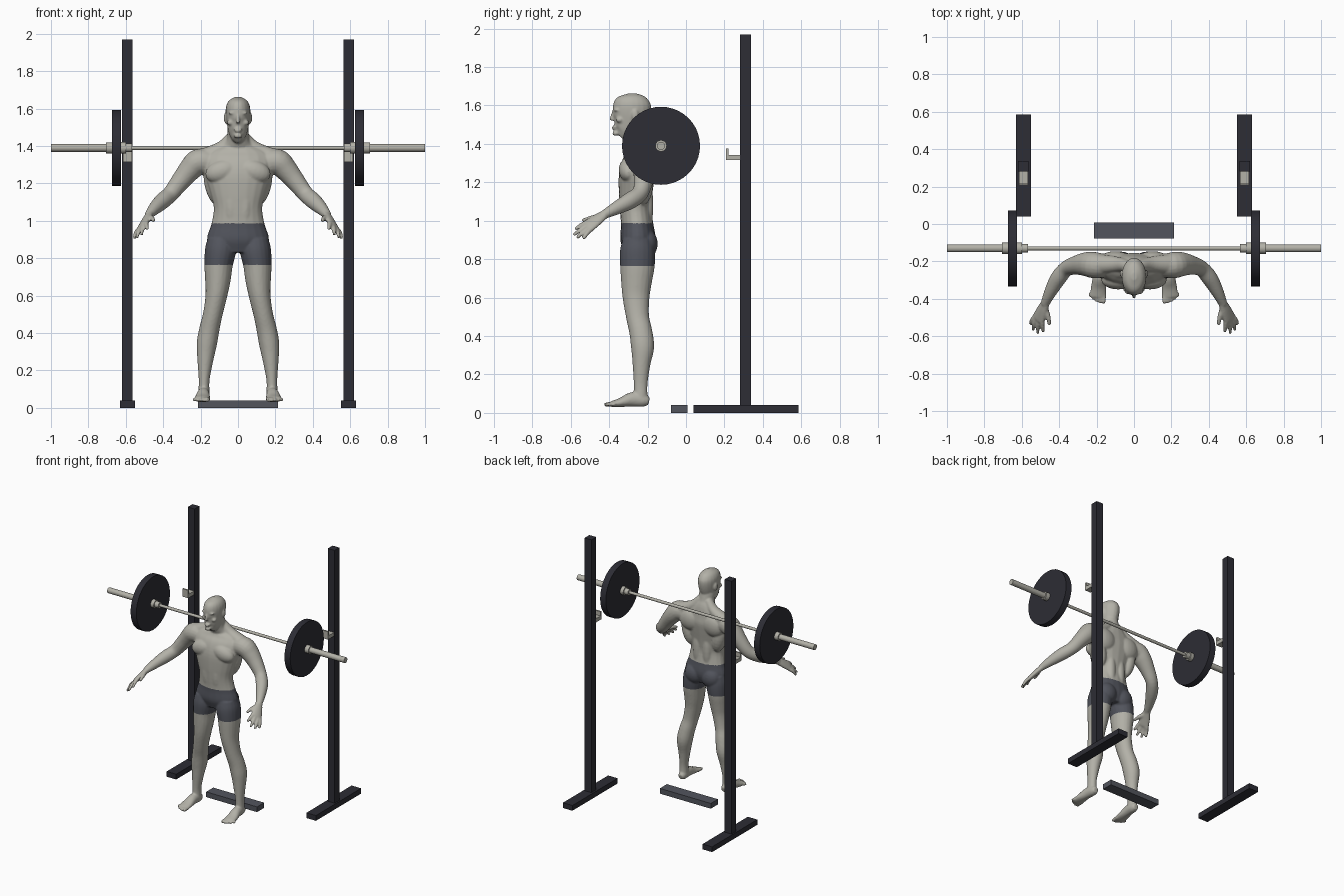
import bpy
import bmesh
import math
from mathutils import Matrix, Vector

default_cube = bpy.data.objects.get("Cube")
if default_cube:
    bpy.data.objects.remove(default_cube, do_unlink=True)


def make_material(name, color):
    material = bpy.data.materials.new(name)
    material.use_nodes = True
    material.diffuse_color = (*color, 1)
    shader = next(n for n in material.node_tree.nodes if n.type == "BSDF_PRINCIPLED")
    shader.inputs["Base Color"].default_value = (*color, 1)
    return material


PALE = make_material("warm pale grey", (.45, .44, .39))
SLATE = make_material("slate grey", (.085, .09, .11))
DARK = make_material("dark charcoal", (.026, .026, .035))


def add_object(name, bm, *materials):
    mesh = bpy.data.meshes.new(name)
    bmesh.ops.recalc_face_normals(bm, faces=bm.faces[:])
    bm.to_mesh(mesh)
    bm.free()
    for material in materials:
        mesh.materials.append(material)
    obj = bpy.data.objects.new(name, mesh)
    bpy.context.collection.objects.link(obj)
    return obj


def box(name, low, high, material):
    bm = bmesh.new()
    low, high = Vector(low), Vector(high)
    size = Matrix.Diagonal((*(high - low), 1))
    bmesh.ops.create_cube(bm, size=1, matrix=Matrix.Translation((low + high) / 2) @ size)
    add_object(name, bm, material)


def rod(name, x_start, x_end, radius, sides, material):
    bm = bmesh.new()
    place = Matrix.Translation(((x_start + x_end) / 2, BAR_Y, BAR_Z)) @ Matrix.Rotation(math.pi / 2, 4, "Y")
    bmesh.ops.create_cone(bm, cap_ends=True, segments=sides, radius1=radius, radius2=radius,
                          depth=abs(x_end - x_start), matrix=place)
    obj = add_object(name, bm, material)
    for face in obj.data.polygons:
        face.use_smooth = len(face.vertices) == 4


# Rack, barbell and step
BAR_Y, BAR_Z = -.13, 1.39
rod("bar_shaft", -.6, .6, .011, 16, PALE)
for side, s in (("left", 1), ("right", -1)):
    def span(name, x0, x1, y0, y1, z0, z1, material):
        a, b = sorted((s * x0, s * x1))
        box(f"{side}_{name}", (a, y0, z0), (b, y1, z1), material)

    span("rack_foot", .55, .63, .04, .585, 0, .04, DARK)
    span("rack_upright", .563, .62, .28, .337, .04, 1.97, DARK)
    span("hook_arm", .567, .615, .215, .28, 1.315, 1.343, PALE)
    span("hook_lip", .567, .615, .208, .22, 1.315, 1.375, PALE)
    rod(f"{side}_bar_sleeve", s * .62, s, .021, 16, PALE)
    rod(f"{side}_inner_collar", s * .567, s * .6, .023, 16, PALE)
    rod(f"{side}_inner_flange", s * .6, s * .628, .031, 16, PALE)
    rod(f"{side}_weight_plate", s * .626, s * .674, .203, 40, DARK)
    rod(f"{side}_outer_collar", s * .674, s * .706, .03, 16, PALE)
box("step_block", (-.215, -.077, 0), (.215, .008, .04), SLATE)


# Body helpers: smooth tubes through rings (x, y, z, width, depth), and ellipsoids
def smooth_path(points, steps=4):
    first = [2 * a - b for a, b in zip(points[0], points[1])]
    last = [2 * a - b for a, b in zip(points[-1], points[-2])]
    p = [first, *points, last]
    path = []
    for quad in zip(p, p[1:], p[2:], p[3:]):
        for i in range(steps):
            t = i / steps
            path.append([b + (c - a) * t / 2 + (2 * a - 5 * b + 4 * c - d) * t * t / 2
                         + (3 * b - a - 3 * c + d) * t ** 3 / 2 for a, b, c, d in zip(*quad)])
    return path + [list(points[-1])]


def tube(bm, points, ref=(0, 1, 0), s=1, sides=20):
    path = smooth_path(points)
    centers = [Vector(q[:3]) for q in path]
    rings = []
    for i, q in enumerate(path):
        tangent = (centers[min(i + 1, len(path) - 1)] - centers[max(i - 1, 0)]).normalized()
        across = tangent.cross(Vector(ref)).normalized()
        along = across.cross(tangent)
        ring = []
        for k in range(sides):
            angle = math.tau * k / sides
            v = centers[i] + across * q[3] * math.cos(angle) + along * q[4] * math.sin(angle)
            ring.append(bm.verts.new((v.x * s, v.y, v.z)))
        rings.append(ring)
    for low, high in zip(rings, rings[1:]):
        for k in range(sides):
            n = (k + 1) % sides
            bm.faces.new((low[k], low[n], high[n], high[k]))
    bm.faces.new(rings[0])
    bm.faces.new(rings[-1])


def blob(bm, center, radii, s=1, tilt=0):
    place = (Matrix.Translation((center[0] * s, *center[1:])) @ Matrix.Rotation(tilt * s, 4, "Y")
             @ Matrix.Diagonal((*radii, 1)))
    bmesh.ops.create_uvsphere(bm, u_segments=20, v_segments=12, radius=1, matrix=place)


body = bmesh.new()

# Torso and neck
tube(body, [(0, -.25, .83, .13, .07), (0, -.25, .9, .166, .092), (0, -.255, .985, .142, .084),
            (0, -.263, 1.07, .13, .082), (0, -.262, 1.15, .15, .088), (0, -.255, 1.24, .178, .094),
            (0, -.24, 1.31, .185, .088), (0, -.23, 1.36, .165, .068), (0, -.23, 1.4, .1, .058),
            (0, -.245, 1.435, .062, .058), (0, -.262, 1.5, .056, .06)])

# Head and face
tube(body, [(0, -.343, 1.44, .025, .033), (0, -.318, 1.465, .046, .064), (0, -.292, 1.515, .059, .09),
            (0, -.282, 1.575, .066, .1), (0, -.281, 1.615, .063, .095), (0, -.28, 1.645, .046, .07),
            (0, -.28, 1.663, .014, .02)])
tube(body, [(0, -.372, 1.57, .008, .012), (0, -.384, 1.54, .009, .012), (0, -.388, 1.522, .013, .01)], sides=10)
blob(body, (0, -.372, 1.49), (.024, .013, .006))
blob(body, (0, -.374, 1.479), (.02, .012, .006))
blob(body, (0, -.366, 1.455), (.024, .018, .014))

for s in (1, -1):
    blob(body, (.026, -.36, 1.576), (.026, .018, .008), s)
    blob(body, (.042, -.345, 1.525), (.017, .02, .015), s)
    blob(body, (.026, -.355, 1.557), (.012, .012, .008), s)
    blob(body, (.066, -.265, 1.55), (.01, .018, .03), s)

    # Chest, back, hip and shoulder muscles
    blob(body, (.085, -.3, 1.265), (.092, .05, .06), s, .3)
    blob(body, (.1, -.19, 1.29), (.085, .045, .08), s)
    blob(body, (.13, -.225, 1.2), (.05, .055, .12), s, .2)
    blob(body, (.04, -.205, 1.08), (.036, .035, .15), s)
    blob(body, (.035, -.315, 1.1), (.04, .03, .13), s)
    blob(body, (.07, -.205, .88), (.074, .058, .075), s)
    tube(body, [(.03, -.225, 1.45, .03, .03), (.09, -.215, 1.39, .035, .04),
                (.19, -.215, 1.335, .05, .055)], (0, 1, 0), s)

    # Arm and hand
    tube(body, [(.14, -.225, 1.31, .06, .065), (.21, -.22, 1.315, .07, .07), (.255, -.215, 1.275, .065, .062),
                (.305, -.22, 1.215, .052, .052), (.36, -.238, 1.145, .042, .044), (.405, -.29, 1.105, .043, .044),
                (.445, -.36, 1.067, .034, .035), (.478, -.43, 1.03, .023, .022)], (0, 0, 1), s)
    palm_normal = (.6, 0, .7)
    tube(body, [(.472, -.42, 1.035, .024, .02), (.49, -.46, 1.008, .035, .019),
                (.51, -.505, .975, .042, .016), (.514, -.515, .968, .036, .012)], palm_normal, s)
    for x, y, z, fan in ((.485, -.578, .955, -1), (.515, -.585, .925, -.35),
                         (.54, -.567, .91, .35), (.555, -.535, .905, 1)):
        root = Vector((.507 + fan * .02, -.49, .98 - fan * .022))
        tip = Vector((x, y, z))
        middle = (root + tip) / 2 + Vector((.004, 0, .006))
        tube(body, [(*root, .013, .013), (*middle, .012, .012), (*tip, .009, .009)], palm_normal, s, 10)
    tube(body, [(.476, -.45, 1.02, .018, .016), (.458, -.5, 1.012, .014, .013),
                (.452, -.54, 1.0, .009, .009)], palm_normal, s, 10)

    # Leg
    tube(body, [(.088, -.25, .9, .075, .08), (.094, -.252, .84, .083, .092), (.104, -.253, .765, .076, .09),
                (.108, -.258, .68, .068, .08), (.116, -.26, .6, .058, .07), (.135, -.252, .5, .052, .06),
                (.153, -.235, .42, .054, .06), (.167, -.226, .34, .054, .06), (.175, -.232, .25, .042, .046),
                (.181, -.236, .15, .029, .036), (.182, -.236, .08, .03, .036)], (0, 1, 0), s)
    blob(body, (.137, -.29, .515), (.03, .024, .035), s)

    # Foot and toes
    tube(body, [(.181, -.193, .058, .02, .02), (.181, -.22, .065, .03, .034), (.185, -.28, .07, .034, .038),
                (.19, -.34, .054, .041, .024), (.193, -.39, .045, .044, .015)], (0, 0, 1), s)
    for i in range(5):
        x, r = .16 + i * .018, .012 - i * .0008
        tip = -.425 + i * i * .0022
        tube(body, [(x, -.37, .046, r, r), (x + .002, tip + .015, .044, r, r),
                    (x + .003, tip, .041, r * .8, r * .8)], (0, 0, 1), s, 10)

# Fuse the muscles into one skin, then colour the shorts by height
figure = add_object("standing_figure", body)
fuse = figure.modifiers.new("fuse", "REMESH")
fuse.mode = "VOXEL"
fuse.voxel_size = .006
soften = figure.modifiers.new("soften", "SMOOTH")
soften.factor = .5
soften.iterations = 5
graph = bpy.context.evaluated_depsgraph_get()
skin = bpy.data.meshes.new_from_object(figure.evaluated_get(graph))
figure.modifiers.clear()
figure.data = skin
skin.materials.append(PALE)
skin.materials.append(SLATE)
for face in skin.polygons:
    c = face.center
    face.use_smooth = True
    face.material_index = int(.765 < c.z < .985 and abs(c.x) < .3)
